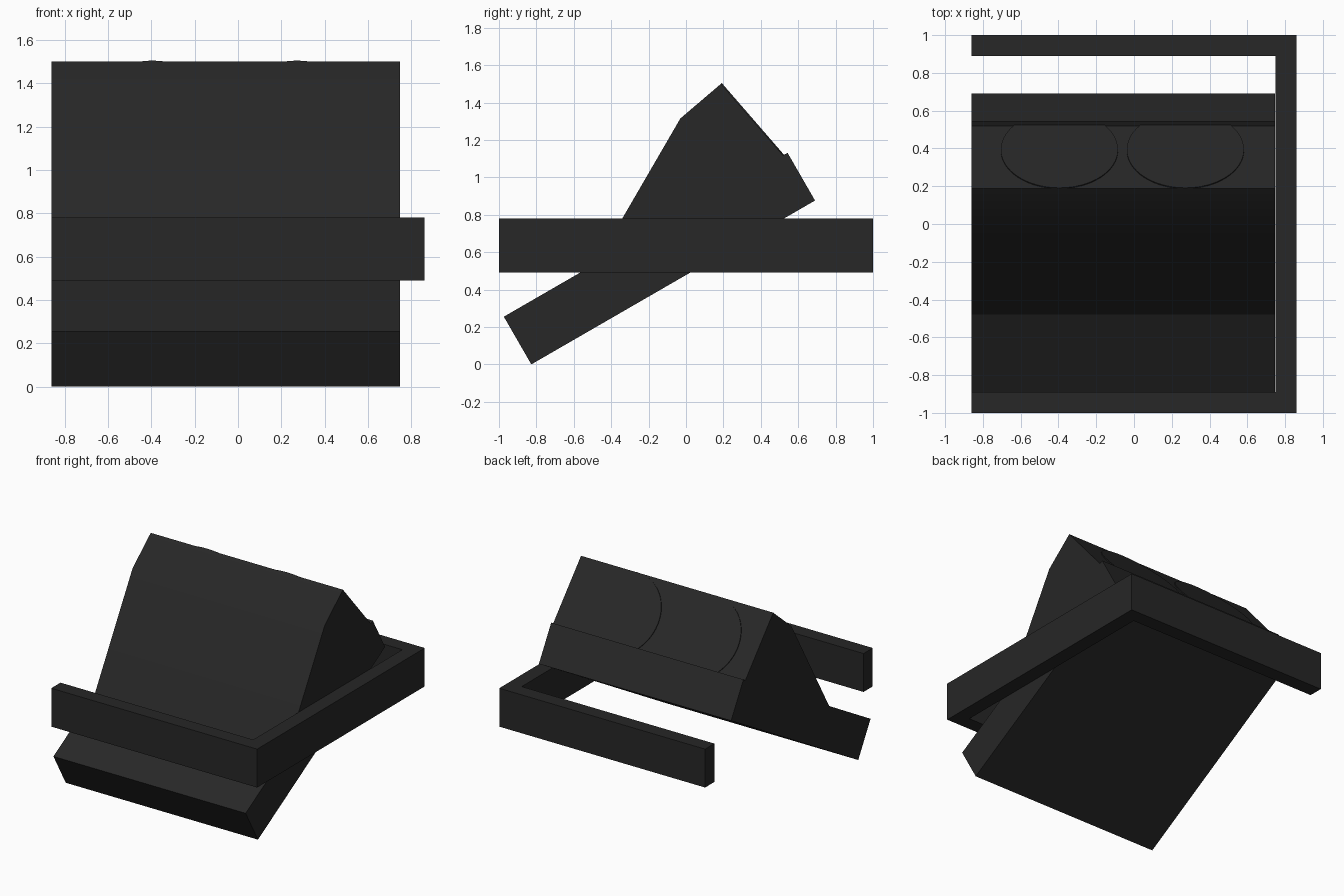
import bpy
import bmesh
from math import radians
from mathutils import Matrix, Vector

cube = bpy.data.objects.get("Cube")
if cube:
    bpy.data.objects.remove(cube, do_unlink=True)

charcoal = bpy.data.materials.new("charcoal")
charcoal.use_nodes = True
COLOR = (0.02, 0.02, 0.02, 1)
charcoal.diffuse_color = COLOR
charcoal.node_tree.nodes["Principled BSDF"].inputs["Base Color"].default_value = COLOR


def finish(name, bm, smooth=True):
    """Turn a bmesh into a named, coloured object."""
    bmesh.ops.recalc_face_normals(bm, faces=bm.faces)
    mesh = bpy.data.meshes.new(name)
    bm.to_mesh(mesh)
    bm.free()
    mesh.materials.append(charcoal)
    obj = bpy.data.objects.new(name, mesh)
    bpy.context.collection.objects.link(obj)
    if smooth:
        bpy.ops.object.select_all(action='DESELECT')
        obj.select_set(True)
        bpy.context.view_layer.objects.active = obj
        bpy.ops.object.shade_smooth_by_angle(angle=radians(30))
    return obj


def prism(name, points, offset, smooth=False):
    """Extrude a closed outline along an offset."""
    bm = bmesh.new()
    face = bm.faces.new([bm.verts.new(p) for p in points])
    made = bmesh.ops.extrude_face_region(bm, geom=[face])["geom"]
    verts = [v for v in made if isinstance(v, bmesh.types.BMVert)]
    bmesh.ops.translate(bm, verts=verts, vec=offset)
    return finish(name, bm, smooth)


# Three-sided surrounding frame, open on one side
HALF, INNER, WALL = 0.86, 0.75, 0.89
outline = [(-HALF, -1), (HALF, -1), (HALF, 1), (-HALF, 1),
           (-HALF, WALL), (INNER, WALL), (INNER, -WALL), (-HALF, -WALL)]
prism("frame", [(x, y, 0.49) for x, y in outline], (0, 0, 0.29))

# Tilted base slab and the wedge standing on it, as side profiles
X0, WIDTH = -HALF, 1.606
slab = [(-0.827, 0), (0.69, 0.876), (0.543, 1.131), (-0.974, 0.255)]
wedge = [(-0.48, 0.54), (-0.03, 1.315), (0.187, 1.50), (0.52, 1.116)]
prism("base_slab", [(X0, y, z) for y, z in slab], (WIDTH, 0, 0))
prism("wedge_body", [(X0, y, z) for y, z in wedge], (WIDTH, 0, 0), smooth=True)

# Pair of thin round plates on the rear slope, sunk into the slab at the bottom
top, low = Vector((0, *wedge[2])), Vector((0, *wedge[3]))
down = (low - top).normalized()
normal = Vector((1, 0, 0)).cross(down)
if normal.z < 0:
    normal.negate()
RADIUS = 0.31
for side, x in (("right", -0.395), ("left", 0.272)):
    centre = top + down * RADIUS + Vector((x, 0, 0))
    turn = normal.to_track_quat('Z', 'Y').to_matrix().to_4x4()
    bm = bmesh.new()
    bmesh.ops.create_cone(bm, cap_ends=True, segments=64, radius1=RADIUS,
                          radius2=RADIUS, depth=0.012,
                          matrix=Matrix.Translation(centre) @ turn)
    finish("round_plate_" + side, bm)
